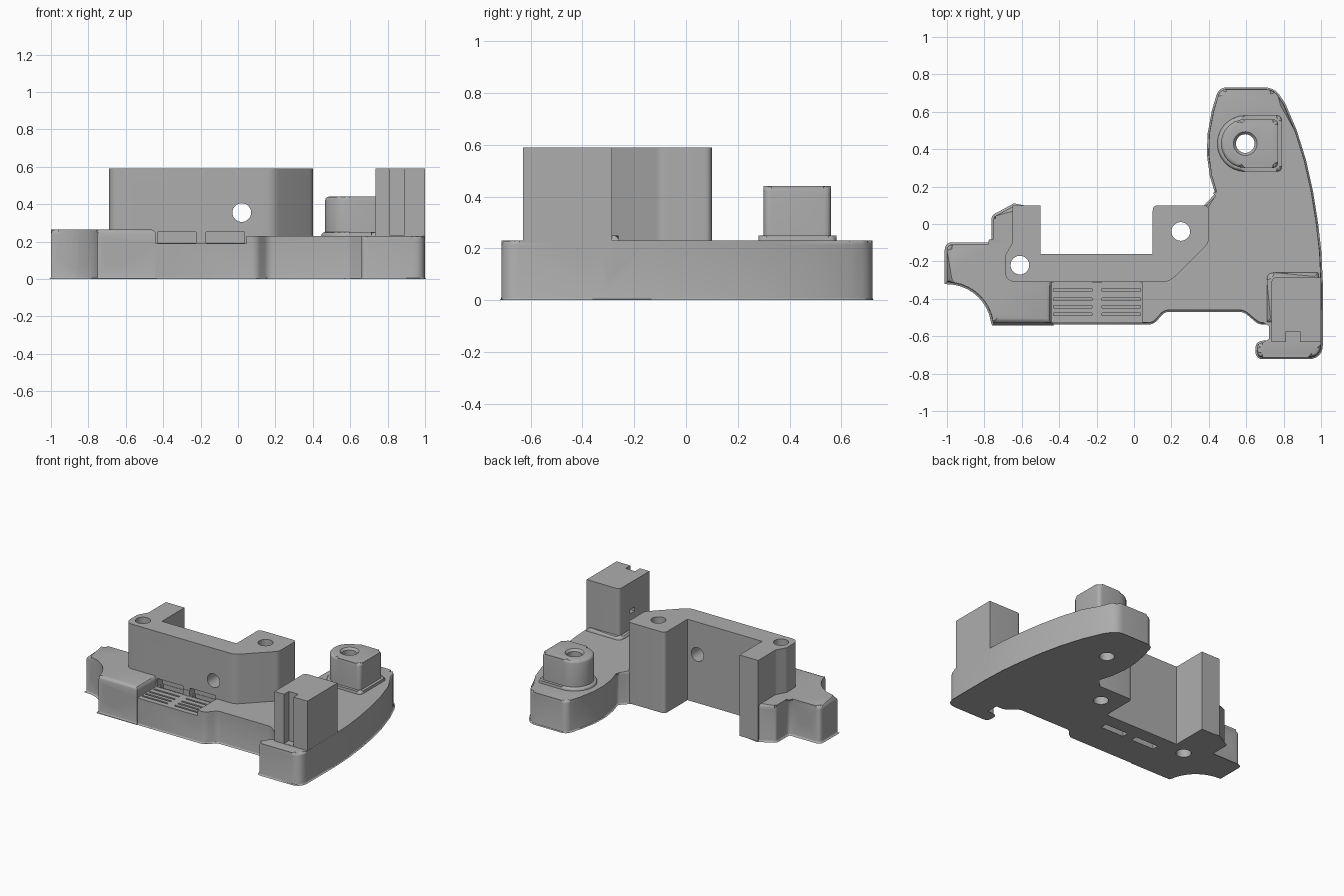
import bpy, bmesh, math
from mathutils import Vector, Matrix

cube = bpy.data.objects.get("Cube")
if cube:
    bpy.data.objects.remove(cube, do_unlink=True)

grey = bpy.data.materials.new("plain_grey")
grey.use_nodes = True
grey.diffuse_color = (0.42, 0.42, 0.42, 1)
grey.node_tree.nodes["Principled BSDF"].inputs["Base Color"].default_value = (0.42, 0.42, 0.42, 1)


def make_object(name, bm):
    bmesh.ops.recalc_face_normals(bm, faces=bm.faces)
    mesh = bpy.data.meshes.new(name)
    bm.to_mesh(mesh)
    bm.free()
    mesh.materials.append(grey)
    obj = bpy.data.objects.new(name, mesh)
    bpy.context.collection.objects.link(obj)
    return obj


def rounded(corners, steps=6):
    """Turn (x, y[, radius]) corners into an outline with rounded corners."""
    out = []
    for i, c in enumerate(corners):
        p = Vector(c[:2])
        if len(c) < 3:
            out.append(p)
            continue
        a = Vector(corners[i - 1][:2]) - p
        b = Vector(corners[(i + 1) % len(corners)][:2]) - p
        half = a.angle(b) / 2
        t = min(c[2] / math.tan(half), a.length * 0.48, b.length * 0.48)
        s, e = p + a.normalized() * t, p + b.normalized() * t
        for k in range(steps + 1):
            u = k / steps
            out.append(s * (1 - u) ** 2 + p * 2 * u * (1 - u) + e * u * u)
    return out


def prism(name, corners, z0, z1, top=0, bottom=0):
    """Extrude an outline upward and round its rims."""
    bm = bmesh.new()
    pts = rounded(corners)
    low = [bm.verts.new((p.x, p.y, z0)) for p in pts]
    high = [bm.verts.new((p.x, p.y, z1)) for p in pts]
    bm.faces.new(low)
    bm.faces.new(high)
    for i in range(len(pts)):
        bm.faces.new((low[i - 1], low[i], high[i], high[i - 1]))
    for z, width in ((z1, top), (z0, bottom)):
        if width:
            rim = [e for e in bm.edges if all(abs(v.co.z - z) < 1e-5 for v in e.verts)]
            bmesh.ops.bevel(bm, geom=rim, offset=width, segments=3, profile=0.5,
                            affect='EDGES', clamp_overlap=False)
    return make_object(name, bm)


def box(x0, x1, y0, y1, z0, z1):
    return prism("box_cutter", [(x0, y0), (x1, y0), (x1, y1), (x0, y1)], z0, z1)


def rod(axis, centre, r, length, sides=32, r_end=None):
    """Cylinder or cone starting at centre and running along +axis."""
    bm = bmesh.new()
    bmesh.ops.create_cone(bm, cap_ends=True, segments=sides, radius1=r,
                          radius2=r if r_end is None else r_end, depth=length)
    d = Vector({'X': (1, 0, 0), 'Y': (0, 1, 0), 'Z': (0, 0, 1)}[axis])
    turn = d.to_track_quat('Z', 'Y').to_matrix().to_4x4()
    bm.transform(Matrix.Translation(Vector(centre) + d * length / 2) @ turn)
    return make_object("rod_cutter", bm)


def combine(body, other, operation):
    other.hide_render = True
    mod = body.modifiers.new("cut", 'BOOLEAN')
    mod.operation, mod.solver, mod.object = operation, 'EXACT', other
    result = bpy.data.meshes.new_from_object(
        body.evaluated_get(bpy.context.evaluated_depsgraph_get()))
    body.modifiers.clear()
    body.data = result
    bpy.data.objects.remove(other, do_unlink=True)


# Main plate with the curved arm and front foot
body = prism("mount_bracket", [
    (-0.50, -0.528), (0.10, -0.528, 0.06), (0.16, -0.46, 0.06), (0.59, -0.46, 0.08),
    (0.67, -0.528, 0.06), (0.74, -0.528), (0.74, -0.632), (0.66, -0.635, 0.03),
    (0.66, -0.713, 0.03), (1.0, -0.713, 0.07), (1.0, -0.32), (0.992, -0.15),
    (0.975, 0.0), (0.948, 0.17), (0.91, 0.34), (0.86, 0.5), (0.80, 0.64), (0.745, 0.72, 0.12),
    (0.46, 0.72, 0.05), (0.425, 0.6), (0.403, 0.48), (0.40, 0.37), (0.415, 0.26),
    (0.445, 0.16, 0.03), (0.37, 0.08), (0.30, -0.05), (0.15, -0.21), (-0.50, -0.21),
], 0, 0.23, top=0.018, bottom=0.01)

# Left block with scooped front corner
scoop = [(-1 + 0.25 * math.sin(a), -0.56 + 0.25 * math.cos(a))
         for a in (math.radians(d) for d in range(0, 84, 9))]
left_block = prism("left_block", [(-1.0, -0.11, 0.03)] + scoop + [
    (-0.75, -0.53), (-0.44, -0.53), (-0.44, -0.22), (-0.55, -0.2),
    (-0.55, 0.08), (-0.64, 0.098), (-0.75, 0.038, 0.02), (-0.75, -0.11, 0.03),
], 0, 0.265, top=0.025, bottom=0.012)

# Tall U-shaped wall
tall_wall = prism("tall_wall", [
    (-0.69, -0.31, 0.06), (0.19, -0.31, 0.09), (0.40, -0.10, 0.06), (0.40, 0.10, 0.03),
    (0.10, 0.10, 0.03), (0.10, -0.16), (-0.50, -0.16), (-0.50, 0.10),
    (-0.65, 0.10), (-0.65, -0.10, 0.03), (-0.69, -0.17, 0.03)], 0.002, 0.59)

# Right post, round-ended boss and their flared feet
right_post = prism("right_post", [
    (0.735, -0.63), (0.999, -0.63), (0.999, -0.285), (0.735, -0.285, 0.03)], 0.1, 0.59)
post_foot = prism("post_foot", [
    (0.71, -0.525), (0.99, -0.525), (0.985, -0.26), (0.71, -0.26, 0.04)], 0.12, 0.25, top=0.02)


def boss(name, grow, height, rim):
    r = 0.13 + grow
    arc = [(0.595 + r * math.cos(a), 0.43 + r * math.sin(a))
           for a in (math.radians(d) for d in range(90, 271, 12))]
    return prism(name, arc + [(0.77 + grow, 0.43 - r, 0.03), (0.77 + grow, 0.43 + r, 0.03)],
                 0.12, height, top=rim)


for part in (left_block, tall_wall, right_post, post_foot,
             boss("boss_foot", 0.02, 0.25, 0.018), boss("boss", 0, 0.44, 0.02)):
    combine(body, part, 'UNION')

cutters = []
# Vertical bolt holes, with hexagonal nut pockets underneath
for x, y in ((-0.61, -0.22), (0.25, -0.04), (0.85, -0.575), (0.595, 0.43)):
    cutters.append(rod('Z', (x, y, -0.1), 0.05, 0.9))
    cutters.append(rod('Z', (x, y, -0.05), 0.09, 0.14, sides=6))
cutters.append(rod('Z', (-0.2, -0.42, -0.1), 0.055, 0.5))
cutters.append(rod('Z', (0.595, 0.43, 0.425), 0.05, 0.02, r_end=0.068))

# Holes through the wall and the left lug, and the blind front hole
for x in (-0.42, 0.02):
    cutters.append(rod('Y', (x, -0.5, 0.355), 0.05, 0.5))
cutters += [rod('Y', (-0.88, -0.7, 0.145), 0.05, 0.8),
            rod('Y', (-0.88, -0.7, 0.145), 0.085, 0.43),
            rod('Y', (-0.65, -0.7, 0.145), 0.05, 0.46),
            rod('Y', (-0.65, -0.7, 0.145), 0.07, 0.22)]

# Ribbed front recess with two strap slots behind it
cutters.append(box(-0.44, 0.045, -0.6, -0.313, 0.19, 0.3))
for x0, x1 in ((-0.43, -0.225), (-0.17, 0.035)):
    cutters.append(box(x0, x1, -0.335, -0.255, 0.192, 0.25))
    cutters.append(box(x0 + 0.01, x1 - 0.01, -0.305, -0.258, -0.05, 0.22))
    for y in (-0.49, -0.45, -0.41, -0.36):
        cutters.append(box(x0, x1, y, y + 0.014, 0.177, 0.2))

# Side bore, its vent, and the front channel of the right post
cutters += [rod('X', (0.82, -0.43, 0.29), 0.1, 0.3, sides=40),
            box(0.6, 0.95, -0.46, -0.405, 0.365, 0.395),
            box(0.812, 0.888, -0.66, -0.575, 0.232, 0.7)]

for cutter in cutters:
    combine(body, cutter, 'DIFFERENCE')

# Smooth the curved faces and keep the edges sharp
bpy.ops.object.select_all(action='DESELECT')
body.select_set(True)
bpy.context.view_layer.objects.active = body
bpy.ops.object.shade_smooth_by_angle(angle=math.radians(30))
